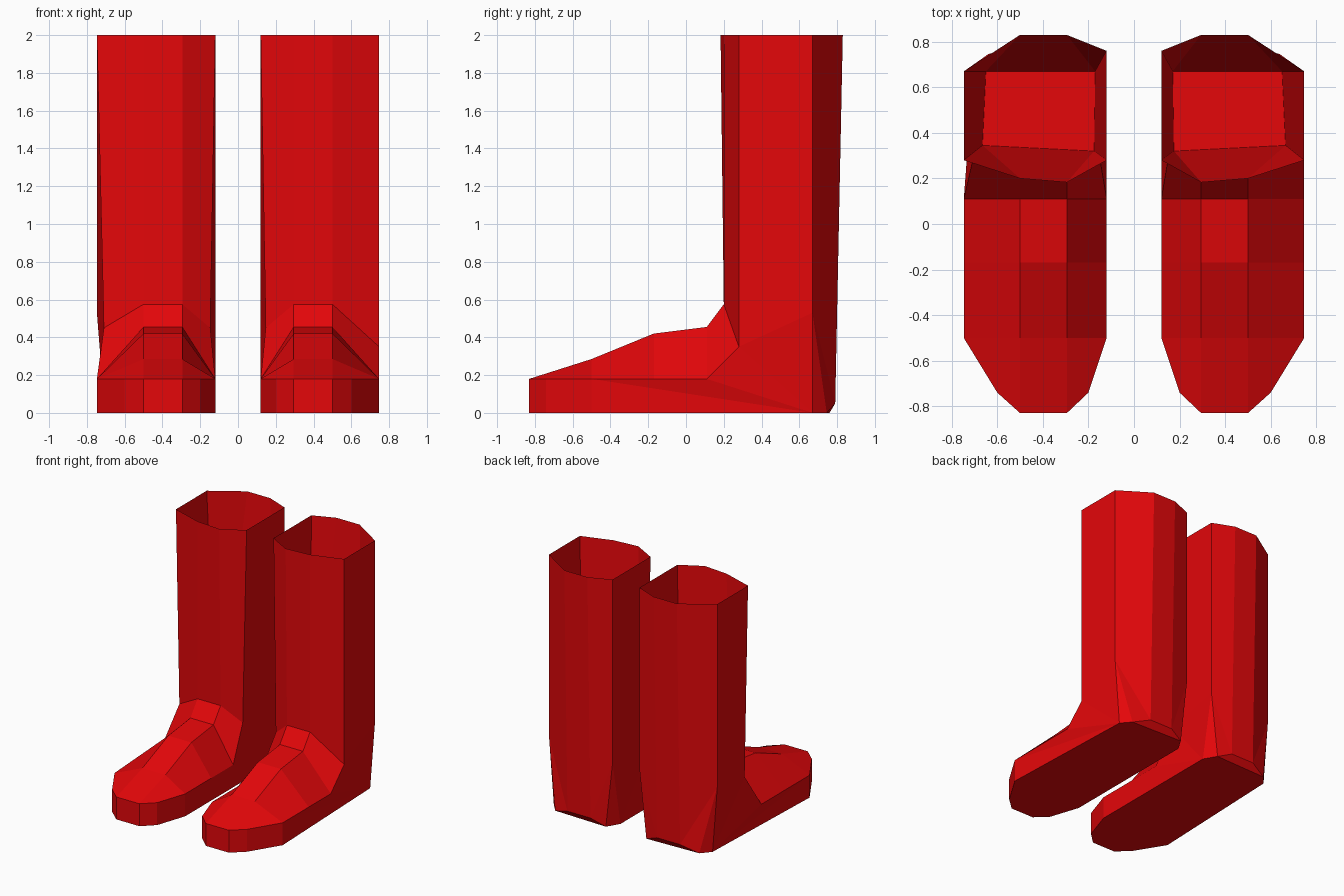
import bpy
import bmesh
from mathutils import Vector

cube = bpy.data.objects.get("Cube")
if cube:
    bpy.data.objects.remove(cube, do_unlink=True)

red = bpy.data.materials.new("boot red")
red.use_nodes = True
red.diffuse_color = (0.78, 0.002, 0.003, 1)
bsdf = next(n for n in red.node_tree.nodes if n.type == 'BSDF_PRINCIPLED')
bsdf.inputs["Base Color"].default_value = red.diffuse_color

INNER, IN_MID, OUT_MID, OUTER = 0.12, 0.295, 0.5, 0.747


def build_boot(name, side, outer_ankle):
    """One boot; side is +1 or -1 along x."""
    bm = bmesh.new()
    cache = {}

    def vert(p):
        key = tuple(round(c, 4) for c in p)
        if key not in cache:
            cache[key] = bm.verts.new(Vector((side * p[0], p[1], p[2])))
        return cache[key]

    def face(*pts):
        bm.faces.new([vert(p) for p in pts])

    # Shaft opening, from the inner heel round to the inner front
    rim = [(x, y, 2) for x, y in (
        (INNER, 0.76), (IN_MID, 0.83), (OUT_MID, 0.83), (OUTER, 0.67),
        (OUTER, 0.28), (OUT_MID, 0.2), (IN_MID, 0.183), (INNER, 0.28))]
    inner_ankle = (0.147, 0.27, 0.45)

    # Heel: shaft corners that taper in below, and a raised middle edge
    in_knee, out_knee = (INNER, 0.76, 0.53), (OUTER, 0.67, 0.53)
    heel = [(INNER, 0.66, 0), (0.18, 0.76, 0), (IN_MID, 0.79, 0.05),
            (OUT_MID, 0.79, 0.05), (0.64, 0.745, 0), (0.705, 0.67, 0)]

    # Toe outline from outer side to inner side, at ground and welt height
    toe = [(OUTER, -0.5), (0.6, -0.74), (OUT_MID, -0.83),
           (IN_MID, -0.83), (0.2, -0.74), (INNER, -0.5)]
    sole = [(x, y, 0) for x, y in toe]
    welt = [(x, y, 0.18) for x, y in toe]

    # Ridge of the foot: y and z, from ankle to toe
    ridge = [(0.2, 0.575), (0.11, 0.455), (-0.17, 0.42), (-0.5, 0.285)]
    ridge_in = [(IN_MID, y, z) for y, z in ridge]
    ridge_out = [(OUT_MID, y, z) for y, z in ridge]
    edge_in = [inner_ankle] + [(INNER, y, 0.18) for y, z in ridge[1:]]
    edge_out = [outer_ankle] + [(OUTER, y, 0.18) for y, z in ridge[1:]]

    # Foot top, three strips
    for a, b in ((edge_in, ridge_in), (ridge_in, ridge_out), (ridge_out, edge_out)):
        for i in range(3):
            face(a[i], b[i], b[i + 1], a[i + 1])

    # Toe cap and toe band
    face(ridge_out[3], *welt[:3])
    face(ridge_out[3], welt[2], welt[3], ridge_in[3])
    face(ridge_in[3], *welt[3:])
    for i in range(5):
        face(welt[i], welt[i + 1], sole[i + 1], sole[i])

    # Underside with the raised heel edge
    face(*sole, heel[0], heel[1], heel[4], heel[5])
    face(*heel[1:5])

    # Shaft back
    face(rim[0], rim[1], heel[2], in_knee)
    face(rim[1], rim[2], heel[3], heel[2])
    face(rim[2], rim[3], out_knee, heel[3])
    for i in (0, 1):
        face(in_knee, heel[i], heel[i + 1])
        face(out_knee, heel[i + 3], heel[i + 4])

    # Shaft sides, and foot sides fanned out from the heel
    for back, front, knee, low, edge, end in (
            (rim[0], rim[7], in_knee, heel[0], edge_in, sole[5]),
            (rim[3], rim[4], out_knee, heel[5], edge_out, sole[0])):
        face(back, front, edge[0], knee)
        path = [knee, *edge, end]
        for a, b in zip(path, path[1:]):
            face(low, a, b)

    # Shaft front
    face(rim[4], rim[5], ridge_out[0], outer_ankle)
    face(rim[5], rim[6], ridge_in[0], ridge_out[0])
    face(rim[6], rim[7], inner_ankle, ridge_in[0])

    # Tapering lining down to the insole
    insole = [(0.17, 0.67, 0.08), (0.65, 0.67, 0.08),
              (0.665, 0.345, 0.08), (0.175, 0.32, 0.08)]
    face(*insole)
    for i in range(4):
        j = 2 * i + 1
        k, m = (j + 1) % 8, (j + 2) % 8
        face(rim[j], rim[k], insole[(i + 1) % 4], insole[i])
        face(rim[k], rim[m], insole[(i + 1) % 4])

    bmesh.ops.recalc_face_normals(bm, faces=bm.faces)
    mesh = bpy.data.meshes.new(name)
    bm.to_mesh(mesh)
    bm.free()
    mesh.materials.append(red)
    bpy.context.collection.objects.link(bpy.data.objects.new(name, mesh))


build_boot("left_boot", 1, (OUTER, 0.28, 0.35))
build_boot("right_boot", -1, (0.71, 0.27, 0.45))
